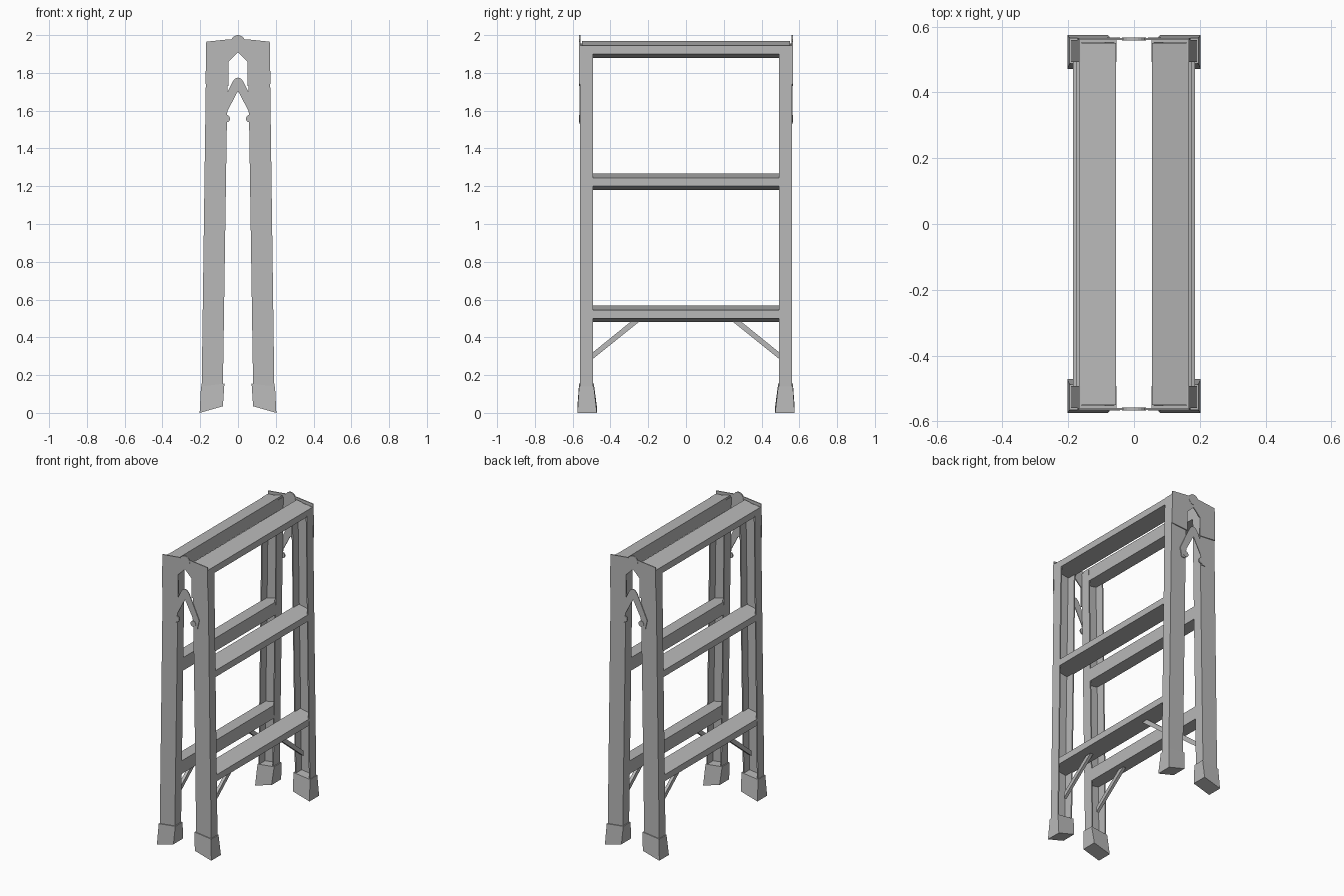
import bpy, bmesh
from math import cos, sin, pi

cube = bpy.data.objects.get("Cube")
if cube:
    bpy.data.objects.remove(cube, do_unlink=True)

grey = bpy.data.materials.new("ladder grey")
grey.use_nodes = True
grey.diffuse_color = (0.48, 0.48, 0.48, 1)
grey.node_tree.nodes["Principled BSDF"].inputs["Base Color"].default_value = (0.48, 0.48, 0.48, 1)


def prism(name, start, end, sx=1, sy=1):
    """Solid between two matching outlines, mirrored by the signs sx and sy."""
    bm = bmesh.new()
    rings = [[bm.verts.new((x * sx, y * sy, z)) for x, y, z in ring] for ring in (start, end)]
    for ring in rings:
        bm.faces.new(ring)
    n = len(start)
    for i in range(n):
        j = (i + 1) % n
        bm.faces.new((rings[0][i], rings[0][j], rings[1][j], rings[1][i]))
    bmesh.ops.recalc_face_normals(bm, faces=bm.faces)
    mesh = bpy.data.meshes.new(name)
    bm.to_mesh(mesh)
    bm.free()
    mesh.materials.append(grey)
    obj = bpy.data.objects.new(name, mesh)
    bpy.context.collection.objects.link(obj)
    return obj


def plate(name, outline, y0, y1, sx=1, sy=1):
    """Flat plate from an x-z outline."""
    prism(name, [(x, y0, z) for x, z in outline], [(x, y1, z) for x, z in outline], sx, sy)


def disc(cx, cz, r, n=16):
    return [(cx + r * cos(2 * pi * i / n), cz + r * sin(2 * pi * i / n)) for i in range(n)]


def inner(z):
    return 0.082 - 0.015 * z


def outer(z):
    return 0.194 - 0.0135 * z


# Channel section of a rail, open towards the middle of the ladder
def channel(z_in, z_out, t=0.008):
    a, b = inner(z_in), outer(z_out)
    return [(a, 0.56, z_in), (b, 0.56, z_out), (b, 0.493, z_out), (b - t, 0.493, z_out),
            (b - t, 0.56 - t, z_out), (a + t, 0.56 - t, z_in), (a + t, 0.493, z_in), (a, 0.493, z_in)]


def rect(x0, x1, y0, y1, z0, z1):
    """Four corners, with z0 at the x0 side and z1 at the x1 side."""
    return [(x0, y0, z0), (x1, y0, z1), (x1, y1, z1), (x0, y1, z0)]


sides = ((1, "left"), (-1, "right"))
ends = ((-1, "front"), (1, "back"))

for sx, side in sides:
    for sy, end in ends:
        tag = f"{end}_{side}"
        # Rails and rubber feet
        prism(f"rail_{tag}", channel(0.1, 0.1), channel(1.955, 1.945), sx, sy)
        prism(f"foot_{tag}", rect(0.08, 0.203, 0.472, 0.575, 0.035, 0),
              rect(0.072, 0.196, 0.488, 0.566, 0.155, 0.14), sx, sy)
        # Diagonal brace under the lowest tread
        prism(f"brace_{tag}",
              [(0.12, 0.50, 0.28), (0.14, 0.50, 0.28), (0.14, 0.50, 0.315), (0.12, 0.50, 0.315)],
              [(0.12, 0.245, 0.485), (0.14, 0.245, 0.485), (0.14, 0.29, 0.485), (0.12, 0.29, 0.485)],
              sx, sy)
        # Spreader arm with its knob
        plate(f"spreader_arm_{tag}",
              [(0, 1.775), (0.015, 1.77), (0.028, 1.755), (0.05, 1.71), (0.105, 1.59), (0.092, 1.53),
               (0.068, 1.53), (0.055, 1.60), (0, 1.705)], 0.56, 0.565, sx, sy)
        plate(f"spreader_knob_{tag}", disc(0.062, 1.558, 0.02, 12), 0.559, 0.567, sx, sy)

    # Treads with a wedge section, taller on the inner edge
    for z, name in ((0.5, "lower"), (1.2, "middle"), (1.9, "top")):
        a, b = inner(z) + 0.001, outer(z) - 0.002
        section = [(a, z - 0.02), (b, z), (b, z + 0.044), (a, z + 0.068)]
        plate(f"{name}_tread_{side}", section, -0.55, 0.55, sx)

# Hinge plates joining the two frames at the top
half = [(0.05, 1.86), (0.05, 1.73), (0.172, 1.74), (0.168, 1.965), (0.045, 1.978)]
hinge = [(0, 1.91)] + half + [(-x, z) for x, z in reversed(half)]
for sy, end in ends:
    plate(f"hinge_plate_{end}", hinge, 0.559, 0.566, 1, sy)
    plate(f"hinge_pivot_{end}", disc(0, 1.963, 0.037, 20), 0.558, 0.567, 1, sy)
